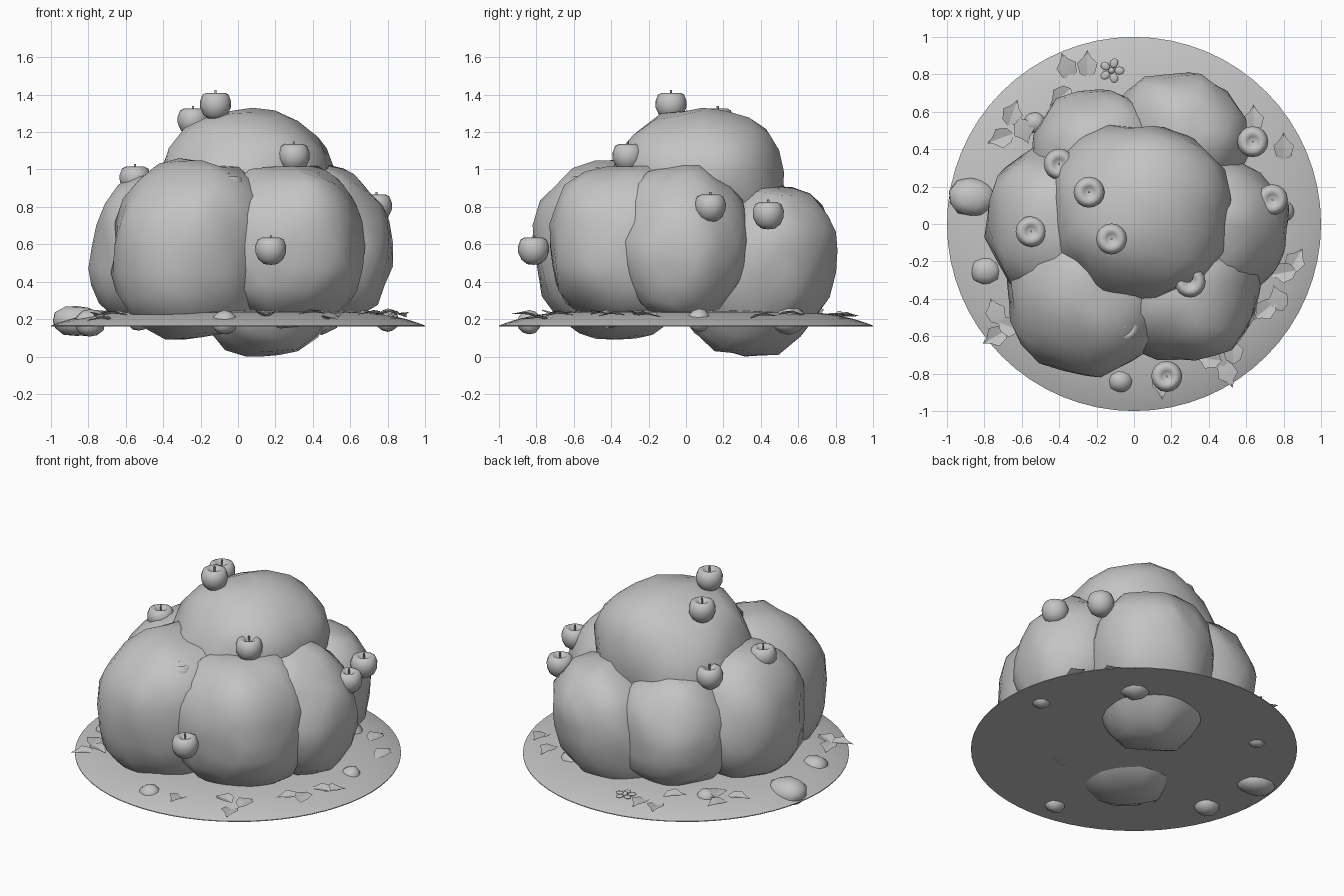
import bpy, bmesh, math, random
from mathutils import Vector, Matrix, noise

random.seed(4)
default = bpy.data.objects.get("Cube")
if default:
    bpy.data.objects.remove(default)

grey = bpy.data.materials.new("plain grey")
grey.use_nodes = True
grey.diffuse_color = (0.55, 0.55, 0.55, 1)
grey.node_tree.nodes["Principled BSDF"].inputs["Base Color"].default_value = grey.diffuse_color


def finish(name, bm, sharp_angle=50):
    """Turn a bmesh into a smooth shaded object."""
    bmesh.ops.recalc_face_normals(bm, faces=bm.faces)
    mesh = bpy.data.meshes.new(name)
    bm.to_mesh(mesh)
    bm.free()
    mesh.materials.append(grey)
    obj = bpy.data.objects.new(name, mesh)
    bpy.context.collection.objects.link(obj)
    bpy.ops.object.select_all(action="DESELECT")
    obj.select_set(True)
    bpy.context.view_layer.objects.active = obj
    bpy.ops.object.shade_smooth_by_angle(angle=math.radians(sharp_angle))
    return obj


def lathe(bm, profile, steps):
    """Spin a (radius, height) profile around z."""
    verts = [bm.verts.new((r, 0, z)) for r, z in profile]
    edges = [bm.edges.new(pair) for pair in zip(verts, verts[1:])]
    bmesh.ops.spin(bm, geom=verts + edges, axis=(0, 0, 1), cent=(0, 0, 0),
                   angle=math.tau, steps=steps, use_duplicate=False)
    bmesh.ops.remove_doubles(bm, verts=bm.verts, dist=0.0005)


def lump(name, low, high, subdivisions=3, power=2.3, lean=(0, 0)):
    """Irregular rounded mass, leaning over with height, that fills the box from low to high."""
    bm = bmesh.new()
    bmesh.ops.create_icosphere(bm, subdivisions=subdivisions, radius=1)
    seed = Vector((random.uniform(0, 50) for _ in range(3)))
    for v in bm.verts:
        d = v.co.normalized()
        squared = sum(abs(c) ** power for c in d) ** (-1 / power)
        v.co = d * squared * (1 + 0.1 * noise.noise(d * 2.2 + seed))
        v.co.x += lean[0] * v.co.z
        v.co.y += lean[1] * v.co.z
    for axis in range(3):
        values = [v.co[axis] for v in bm.verts]
        start, size = min(values), max(values) - min(values)
        for v in bm.verts:
            t = (v.co[axis] - start) / size
            v.co[axis] = low[axis] + t * (high[axis] - low[axis])
    return finish(name, bm, 65)


def ground_height(x, y):
    return 0.165 + 0.085 * (1 - math.hypot(x, y) ** 5)


# Thin domed ground disc
bm = bmesh.new()
rings = [math.sin(i * math.pi / 20) for i in range(11)]
lathe(bm, [(r, ground_height(r, 0)) for r in rings] + [(1, 0.16), (0, 0.16)], 64)
finish("ground_disc", bm, 30)

# Foliage masses
lump("foliage_crown", (-0.47, -0.43, 0.42), (0.52, 0.53, 1.33), power=2.25, lean=(0.13, 0.06))
lump("foliage_front_right", (-0.68, -0.82, 0.09), (0.17, 0.08, 1.06), lean=(0.06, 0))
lump("foliage_front_left", (-0.16, -0.73, 0.15), (0.68, 0.1, 1.02), power=2.4)
lump("foliage_left", (0.1, -0.37, 0.17), (0.83, 0.35, 1.04), power=2, lean=(-0.1, 0))
lump("foliage_back_left", (-0.18, 0, 0), (0.62, 0.81, 0.91), power=2.1, lean=(0.2, 0.25))
lump("foliage_back_right", (-0.55, 0.02, 0.16), (0.18, 0.72, 0.92))
lump("foliage_right", (-0.8, -0.42, 0.16), (-0.05, 0.42, 1.01), lean=(0.13, 0))

# Fruit with a dimpled top and a short stem
fruit_places = [
    (0.175, -0.815, 0.57), (0.74, 0.13, 0.80), (0.635, 0.44, 0.76),
    (-0.24, 0.17, 1.26), (-0.12, -0.08, 1.345), (0.3, -0.31, 1.07),
    (-0.55, -0.04, 0.95), (-0.4, 0.32, 0.91), (-0.05, -0.55, 0.9),
]
fruit_profile = [(0, -0.08), (0.035, -0.076), (0.065, -0.052), (0.082, -0.015),
                 (0.083, 0.02), (0.07, 0.055), (0.05, 0.065), (0.03, 0.055), (0, 0.03)]
for place in fruit_places:
    bm = bmesh.new()
    lathe(bm, fruit_profile, 16)
    bmesh.ops.create_cone(bm, cap_ends=True, segments=6, radius1=0.004, radius2=0.006,
                          depth=0.06, matrix=Matrix.Translation((0, 0, 0.05)))
    finish("fruit", bm, 60).location = place

# Stones set into the ground
lump("stone_large", (-0.99, 0.04, 0.11), (-0.74, 0.25, 0.27), 2)
for x, y, r in [(-0.79, -0.25, 0.08), (-0.07, -0.84, 0.065), (0.8, 0.07, 0.06),
                (-0.53, 0.54, 0.06), (0.45, 0.55, 0.09)]:
    z = ground_height(x, y)
    lump("stone", (x - r, y - r, z - r - 0.03), (x + r, y + r, z + 0.035), 2)


def leaf(bm, matrix):
    """Pointed leaf folded along its midrib."""
    rib = [(0, -0.07, 0), (0, -0.01, 0.012), (0, 0.08, 0.004)]
    rib = [bm.verts.new(matrix @ Vector(p)) for p in rib]
    for side in (-1, 1):
        edge = [(side * 0.04, -0.045, 0.018), (side * 0.055, 0.01, 0.026),
                (side * 0.022, 0.04, 0.016)]
        a, b, c = [bm.verts.new(matrix @ Vector(p)) for p in edge]
        bm.faces.new((rib[0], a, b, rib[1]))
        bm.faces.new((rib[1], b, c, rib[2]))


# Fallen leaves around the rim: x, y and heading in degrees
leaves = [(-0.36, 0.84, 20), (-0.25, 0.85, 0), (-0.39, 0.68, 130), (-0.65, 0.59, -20),
          (-0.71, 0.46, 110), (-0.59, 0.5, 200), (0.64, 0.56, 0), (0.8, 0.41, 0),
          (0.86, -0.2, -30), (0.8, -0.26, 100), (0.77, -0.4, 20), (0.7, -0.46, 130),
          (0.53, -0.68, 0), (0.5, -0.8, 200), (0.4, -0.72, 80), (0.15, -0.86, 180),
          (-0.74, -0.6, 120), (-0.66, -0.55, 250), (-0.74, -0.47, 20)]
for x, y, heading in leaves:
    bm = bmesh.new()
    turn = Matrix.Rotation(math.radians(heading), 4, "Z")
    leaf(bm, turn @ Matrix.Rotation(random.uniform(-0.1, 0.1), 4, "X"))
    finish("fallen_leaf", bm, 30).location = (x, y, ground_height(x, y) + 0.008)

# Small five-petalled flower
bm = bmesh.new()
for i in range(5):
    spin = Matrix.Rotation(i * math.tau / 5, 4, "Z")
    bmesh.ops.create_uvsphere(bm, u_segments=8, v_segments=6, radius=0.024,
                              matrix=spin @ Matrix.Translation((0.042, 0, 0))
                              @ Matrix.Diagonal((1.1, 0.9, 0.3, 1)))
bmesh.ops.create_uvsphere(bm, u_segments=8, v_segments=6, radius=0.018)
finish("flower", bm).location = (-0.12, 0.82, ground_height(0.12, 0.82) + 0.01)
